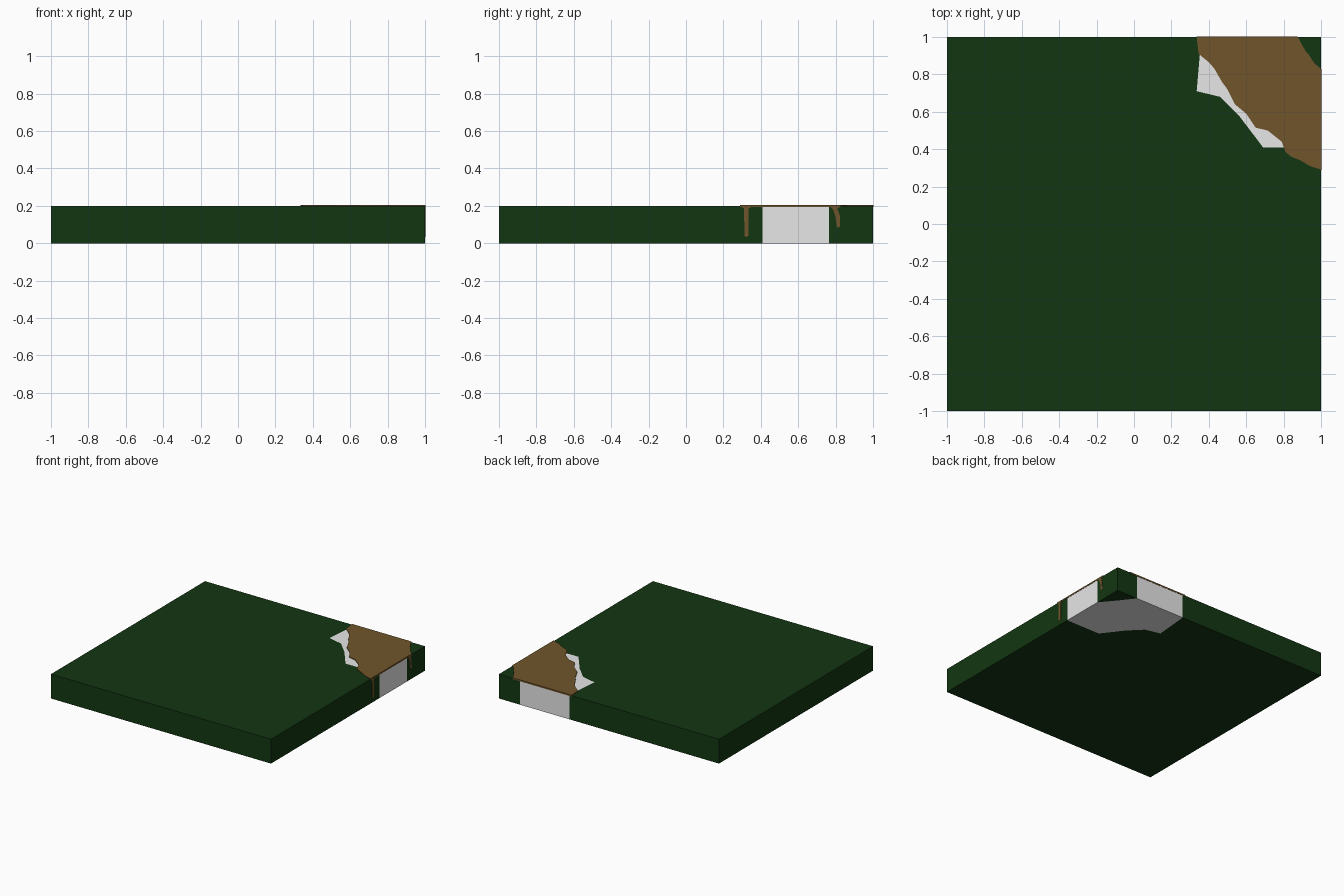
import bpy
import bmesh
from mathutils import Vector

if "Cube" in bpy.data.objects:
    bpy.data.objects.remove(bpy.data.objects["Cube"])


def material(name, r, g, b):
    m = bpy.data.materials.new(name)
    m.diffuse_color = (r, g, b, 1.0)
    m.use_nodes = True
    m.node_tree.nodes["Principled BSDF"].inputs["Base Color"].default_value = m.diffuse_color
    return m


GRASS = material("dark_grass_green", 0.0062, 0.037, 0.0062)
DIRT = material("dirt_brown", 0.16, 0.089, 0.023)
STONE = material("pale_stone_grey", 0.8, 0.8, 0.8)


def prism(name, outline, depth, mat, place):
    """Extrude a flat outline; place(a, b, d) maps it into the scene."""
    bm = bmesh.new()
    lo = [bm.verts.new(place(a, b, depth[0])) for a, b in outline]
    hi = [bm.verts.new(place(a, b, depth[1])) for a, b in outline]
    caps = [bm.faces.new(lo[::-1]), bm.faces.new(hi)]
    n = len(outline)
    for i in range(n):
        j = (i + 1) % n
        bm.faces.new((lo[i], lo[j], hi[j], hi[i]))
    bmesh.ops.recalc_face_normals(bm, faces=bm.faces)
    bmesh.ops.triangulate(bm, faces=caps, ngon_method='EAR_CLIP')
    mesh = bpy.data.meshes.new(name)
    bm.to_mesh(mesh)
    bm.free()
    mesh.materials.append(mat)
    ob = bpy.data.objects.new(name, mesh)
    bpy.context.collection.objects.link(ob)
    return ob


def flat(a, b, d):
    return Vector((a, b, d))


def right_wall(a, b, d):
    return Vector((d, a, b))


H = 0.2      # slab height
E = 1.002    # dirt layer stands just proud of the slab sides

# Edges of the buried stone channel, from the right side to the back
stone_inner = [(1, 0.41), (0.69, 0.41), (0.566, 0.573), (0.46, 0.68),
               (0.335, 0.71), (0.36, 1)]
stone_outer = [(1, 0.765), (0.9, 0.885), (0.81, 1)]

# Grass slab, stone channel and the leftover grass corner
prism("grass_slab", [(-1, -1), (1, -1)] + stone_inner + [(-1, 1)],
      (0, H), GRASS, flat)
prism("stone_channel", stone_inner + stone_outer[::-1], (0, H), STONE, flat)
prism("grass_corner", stone_outer + [(1, 1)], (0, H), GRASS, flat)

# Ragged dirt path across the corner
path_inner = [(E, 0.29), (0.94, 0.31), (0.89, 0.34), (0.84, 0.36),
              (0.81, 0.385), (0.79, 0.44), (0.715, 0.5), (0.65, 0.515),
              (0.6, 0.59), (0.54, 0.64), (0.5, 0.72), (0.47, 0.76),
              (0.43, 0.83), (0.4, 0.865), (0.345, 0.91), (0.335, E)]
path_outer = [(E, 0.825), (0.96, 0.865), (0.935, 0.905), (0.92, 0.92),
              (0.9, 0.955), (0.875, E)]
prism("dirt_path", path_inner + path_outer[::-1], (0.193, 0.205), DIRT, flat)

# Dirt running down the right side
drips = [
    [(0.29, 0.2), (0.31, 0.185), (0.313, 0.04), (0.323, 0.033),
     (0.334, 0.04), (0.334, 0.185), (0.36, 0.2)],
    [(0.77, 0.2), (0.787, 0.18), (0.8, 0.14), (0.805, 0.09), (0.815, 0.083),
     (0.824, 0.09), (0.822, 0.15), (0.81, 0.185), (0.83, 0.2)],
]
for i, shape in enumerate(drips):
    prism(f"dirt_drip_{i + 1}", shape, (0.997, 1.003), DIRT, right_wall)
